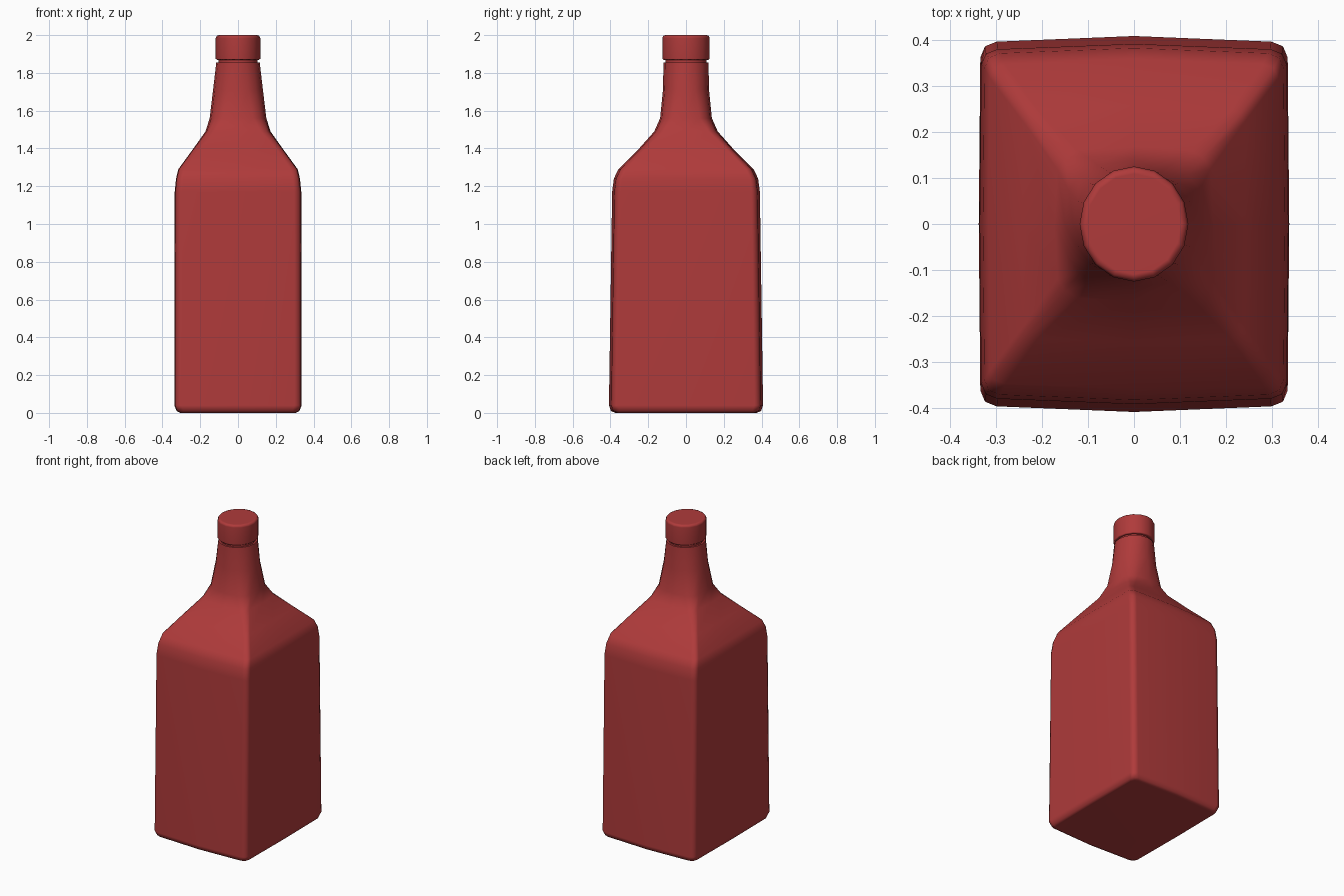
import bpy
import bmesh
import math

cube = bpy.data.objects.get("Cube")
if cube:
    bpy.data.objects.remove(cube)

RED = (0.43, 0.043, 0.043, 1)
red = bpy.data.materials.new("dark red")
red.use_nodes = True
red.diffuse_color = RED
red.node_tree.nodes["Principled BSDF"].inputs["Base Color"].default_value = RED

# One quadrant of the slightly bulging, round-cornered square section
QUADRANT = [(1, 0), (0.99, 0.885), (0.96, 0.945), (0.885, 0.97)]
SIDES = 16


def section(hx, hy, roundness):
    """Closed ring blended between the square section and an ellipse."""
    ring = []
    mirrored = [(1, 0)] + QUADRANT[1:] + [(0, 1)]
    square = mirrored[:-1] + [(-x, y) for x, y in mirrored[:0:-1]]
    square += [(-x, -y) for x, y in square]
    for i, (sx, sy) in enumerate(square):
        a = math.tau * i / SIDES
        x = sx + (math.cos(a) - sx) * roundness
        y = sy + (math.sin(a) - sy) * roundness
        ring.append((x * hx, y * hy))
    return ring


def loft(name, rows):
    """Skin rows of (z, half width, half depth, roundness) and cap both ends."""
    bm = bmesh.new()
    rings = [[bm.verts.new((x, y, z)) for x, y in section(hx, hy, r)]
             for z, hx, hy, r in rows]
    for low, high in zip(rings, rings[1:]):
        for i in range(SIDES):
            j = (i + 1) % SIDES
            bm.faces.new((low[i], low[j], high[j], high[i]))
    bm.faces.new(rings[0][::-1])
    bm.faces.new(rings[-1])
    bmesh.ops.recalc_face_normals(bm, faces=bm.faces)
    mesh = bpy.data.meshes.new(name)
    bm.to_mesh(mesh)
    bm.free()
    mesh.materials.append(red)
    obj = bpy.data.objects.new(name, mesh)
    bpy.context.collection.objects.link(obj)
    bpy.ops.object.select_all(action="DESELECT")
    obj.select_set(True)
    bpy.context.view_layer.objects.active = obj
    bpy.ops.object.shade_smooth_by_angle(angle=math.radians(60))
    weighted = obj.modifiers.new("weighted normals", "WEIGHTED_NORMAL")
    weighted.keep_sharp = True
    return obj


# Bottle: base, square body, sloping shoulders and round neck
loft("bottle", [
    (0.0, 0.305, 0.375, 0),
    (0.01, 0.325, 0.397, 0),
    (0.04, 0.337, 0.408, 0),
    (1.17, 0.335, 0.391, 0),
    (1.24, 0.328, 0.382, 0),
    (1.29, 0.316, 0.358, 0),
    (1.39, 0.243, 0.257, 0.05),
    (1.49, 0.172, 0.168, 0.35),
    (1.56, 0.150, 0.137, 0.7),
    (1.71, 0.132, 0.122, 0.95),
    (1.855, 0.115, 0.119, 1),
])

# Narrow collar between neck and cap
loft("collar", [(1.84, 0.104, 0.108, 1), (1.88, 0.104, 0.108, 1)])

# Cap with softened rims
loft("cap", [
    (1.868, 0.110, 0.118, 1),
    (1.875, 0.118, 0.125, 1),
    (1.985, 0.118, 0.125, 1),
    (1.996, 0.113, 0.120, 1),
    (2.0, 0.102, 0.109, 1),
])
